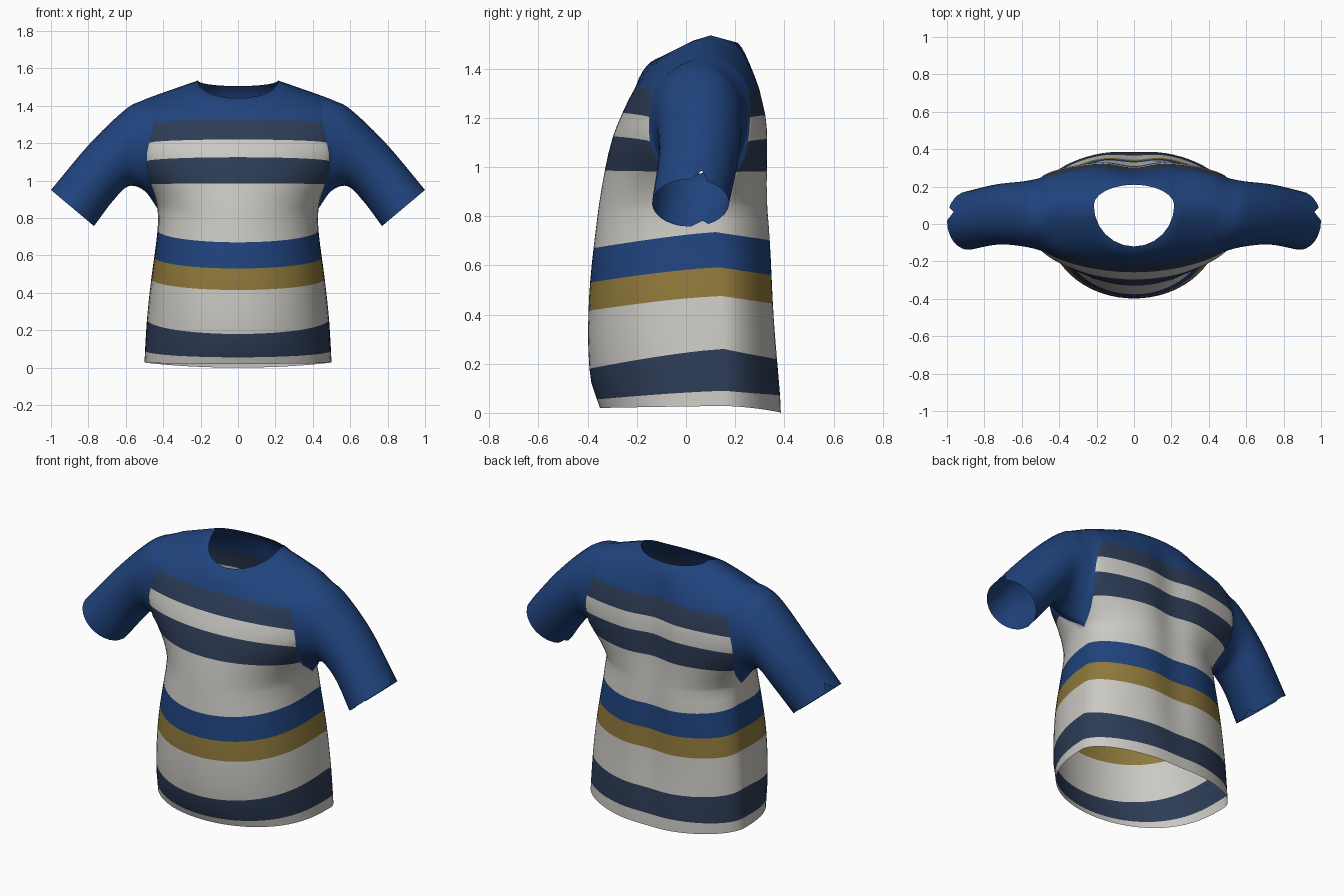
import bpy, bmesh, math
from mathutils import Vector

if "Cube" in bpy.data.objects:
    bpy.data.objects.remove(bpy.data.objects["Cube"])


def curve(keys, t):
    """Smooth cubic through (position, value) keys."""
    if t <= keys[0][0]:
        return keys[0][1]
    if t >= keys[-1][0]:
        return keys[-1][1]
    n = len(keys)

    def slope(i):
        a, b = keys[max(i - 1, 0)], keys[min(i + 1, n - 1)]
        return (b[1] - a[1]) / (b[0] - a[0])
    for i in range(n - 1):
        (a, va), (b, vb) = keys[i], keys[i + 1]
        if t <= b:
            h = b - a
            s = (t - a) / h
            return ((2*s**3 - 3*s*s + 1) * va + (s**3 - 2*s*s + s) * h * slope(i)
                    + (3*s*s - 2*s**3) * vb + (s**3 - s*s) * h * slope(i + 1))


# Colours
mats = []
for name, c in (("blue", (.014, .056, .205)), ("off_white", (.60, .585, .55)),
                ("navy", (.026, .045, .092)), ("gold", (.275, .19, .044))):
    m = bpy.data.materials.new(name)
    m.diffuse_color = (*c, 1)
    m.use_nodes = True
    m.node_tree.nodes["Principled BSDF"].inputs["Base Color"].default_value = m.diffuse_color
    mats.append(m)
BLUE, WHITE, NAVY, GOLD = range(4)
BANDS = ((.055, WHITE), (.18, NAVY), (.415, WHITE), (.53, GOLD), (.67, BLUE),
         (.985, WHITE), (1.125, NAVY), (1.22, WHITE), (1.325, NAVY), (9, BLUE))

# Profiles of the torso by height
ROWS = (.02, .055, .12, .18, .26, .34, .415, .47, .53, .60, .67, .735, .80, .825, .86,
        .92, .985, 1.05, 1.125, 1.17, 1.22, 1.27, 1.325)
ARMPIT = 12
WIDTH = ((.02, .50), (.2, .485), (.42, .463), (.67, .43), (.8, .43), (.92, .447),
         (1.05, .48), (1.15, .487), (1.21, .478), (1.325, .445))
SEAM = {-1: ((.02, .16), (.4, .145), (.67, .12), (.8, .09), (.92, -.02),
             (1.05, -.12), (1.15, -.15), (1.325, -.14)),
        1: ((.8, .09), (.92, .17), (1.05, .235), (1.2, .26), (1.325, .25))}
MIDDLE = {-1: ((.02, -.35), (.15, -.39), (.45, -.395), (.8, -.36), (1.0, -.327),
               (1.13, -.295), (1.27, -.235), (1.325, -.205)),
          1: ((.02, .395), (.34, .372), (.665, .36), (.95, .345), (1.19, .337), (1.325, .307))}
ROUND = {-1: ((.02, .77), (.67, .8), (1.05, 1.5), (1.325, 1.8)),
         1: ((.02, 1.1), (.67, 1), (1.05, 1.4), (1.325, 1.6))}
LIFT = ((.02, .008), (.055, .035), (.18, .08), (.42, .06), (.67, .065), (.8, .05),
        (.985, -.005), (1.125, -.022), (1.325, -.012))
SPINE = ((.02, .01), (.4, .025), (1.0, .035), (1.325, .03))
SHOULDER = ((.215, 1.535), (.364, 1.483), (.43, 1.46))
NECK = {-1: (.22, .095), 1: (.11, .03)}    # depth and drop of the neckline
COLS = 36
TOP_STEPS = 5


def body_point(side, i, a):
    z = ROWS[i]
    w = curve(WIDTH, z)
    seam = curve(SEAM[-1 if i <= ARMPIT else side], z)
    c = max(math.cos(a), 0)
    if c < 1e-6:
        c = 0
    x = w * math.sin(a)
    y = seam + (curve(MIDDLE[side], z) - seam) * c ** curve(ROUND[side], z)
    if side > 0:     # hollow along the spine
        y -= curve(SPINE, z) * math.exp(-(x / .11) ** 2) * (c > 0)
    g = 1 - c if side < 0 else 1 - .55 * c
    zz = z + curve(LIFT, z) * g
    if i == 0 and side > 0:
        zz -= .0236 * c * c
    return Vector((x, y, zz))


def top_point(side, a):
    corner = math.radians(30)
    if abs(a) > corner - 1e-4:
        x = .43 * math.sin(a)
        return Vector((x, .1, curve(SHOULDER, abs(x))))
    d, drop = NECK[side]
    th = a / corner * math.pi / 2
    k = math.cos(th)
    return Vector((.215 * math.sin(th), .1 + side * d * k, 1.535 - drop * k))


def panel(side):
    """Grid of points for the front (-1) or back (1), hem to shoulder."""
    angles = [math.radians(-90 + 180 * j / COLS) for j in range(COLS + 1)]
    grid = [[body_point(side, i, a) for a in angles] for i in range(len(ROWS))]
    for k in range(1, TOP_STEPS + 1):
        t = k / TOP_STEPS
        row = []
        for a, r in zip(angles, grid[len(ROWS) - 1]):
            e = top_point(side, a)
            c = Vector(((r.x + e.x) / 2, r.y + (e.y - r.y) * .35, r.z + (e.z - r.z) * .8))
            row.append(r * (1 - t)**2 + c * 2 * t * (1 - t) + e * t * t)
        grid.append(row)
    return grid


bm = bmesh.new()


def skin(grid, colour, closed=False):
    vs = [[bm.verts.new(p) for p in row] for row in grid]
    n = len(vs[0])
    for i in range(len(vs) - 1):
        for j in range(n if closed else n - 1):
            k = (j + 1) % n
            f = bm.faces.new((vs[i][j], vs[i][k], vs[i + 1][k], vs[i + 1][j]))
            f.material_index = colour(i)
            f.smooth = True


def band(i):
    if i >= len(ROWS) - 1:
        return BLUE
    mid = (ROWS[i] + ROWS[i + 1]) / 2
    return next(m for top, m in BANDS if mid < top)


# Striped front and back panels
front, back = panel(-1), panel(1)
skin(front, band)
skin(back, band)

# Sleeves: rings from the armhole to the cuff
# (bottom x, bottom z, top x, top z, front y, back y)
SECTIONS = ((.50, .945, .515, 1.427, -.14, .245), (.585, .97, .605, 1.378, -.12, .228),
            (.67, .89, .79, 1.20, -.11, .213), (.77, .757, 1.0, .95, -.138, .175))


def sleeve(col, sx):
    last = len(front) - 1
    hole = [front[i][col] for i in range(ARMPIT, last + 1)]
    hole += [back[i][col] for i in range(last - 1, ARMPIT, -1)]
    half = last - ARMPIT
    zb, zt = hole[0].z, hole[half].z
    rings = [hole]
    for bx, bz, tx, tz, yf, yb in SECTIONS:
        ring = []
        for j, p in enumerate(hole):
            f = j / half if j <= half else (2 * half - j) / half
            q = min(max((p.z - zb) / (zt - zb), 0), 1)
            th = (math.pi * f + math.acos(1 - 2 * q)) / 2
            h = (1 - math.cos(th)) / 2
            d = math.sin(th) * (yb - yf) / 2 * (-1 if j <= half else 1)
            ring.append(Vector((sx * (bx + (tx - bx) * h), (yf + yb) / 2 + d,
                                bz + (tz - bz) * h)))
        rings.append(ring)
    grid = []
    steps = 6
    total = (len(rings) - 1) * steps
    for s in range(total + 1):
        t = s / steps
        grid.append([Vector([curve([(k, r[j][c]) for k, r in enumerate(rings)], t)
                             for c in range(3)]) for j in range(len(hole))])
    # small notch in the cuff behind both seams
    for j in (-1, half + 1):
        grid[-1][j] = grid[-2][j].lerp(grid[-1][j], .1)
    skin(grid, lambda i: BLUE, closed=True)


sleeve(COLS, 1)
sleeve(0, -1)

# Sew the panels and sleeves together
bmesh.ops.remove_doubles(bm, verts=bm.verts, dist=1e-4)
bmesh.ops.recalc_face_normals(bm, faces=bm.faces)
mesh = bpy.data.meshes.new("striped_shirt")
bm.to_mesh(mesh)
bm.free()
for m in mats:
    mesh.materials.append(m)
shirt = bpy.data.objects.new("striped_shirt", mesh)
bpy.context.collection.objects.link(shirt)
